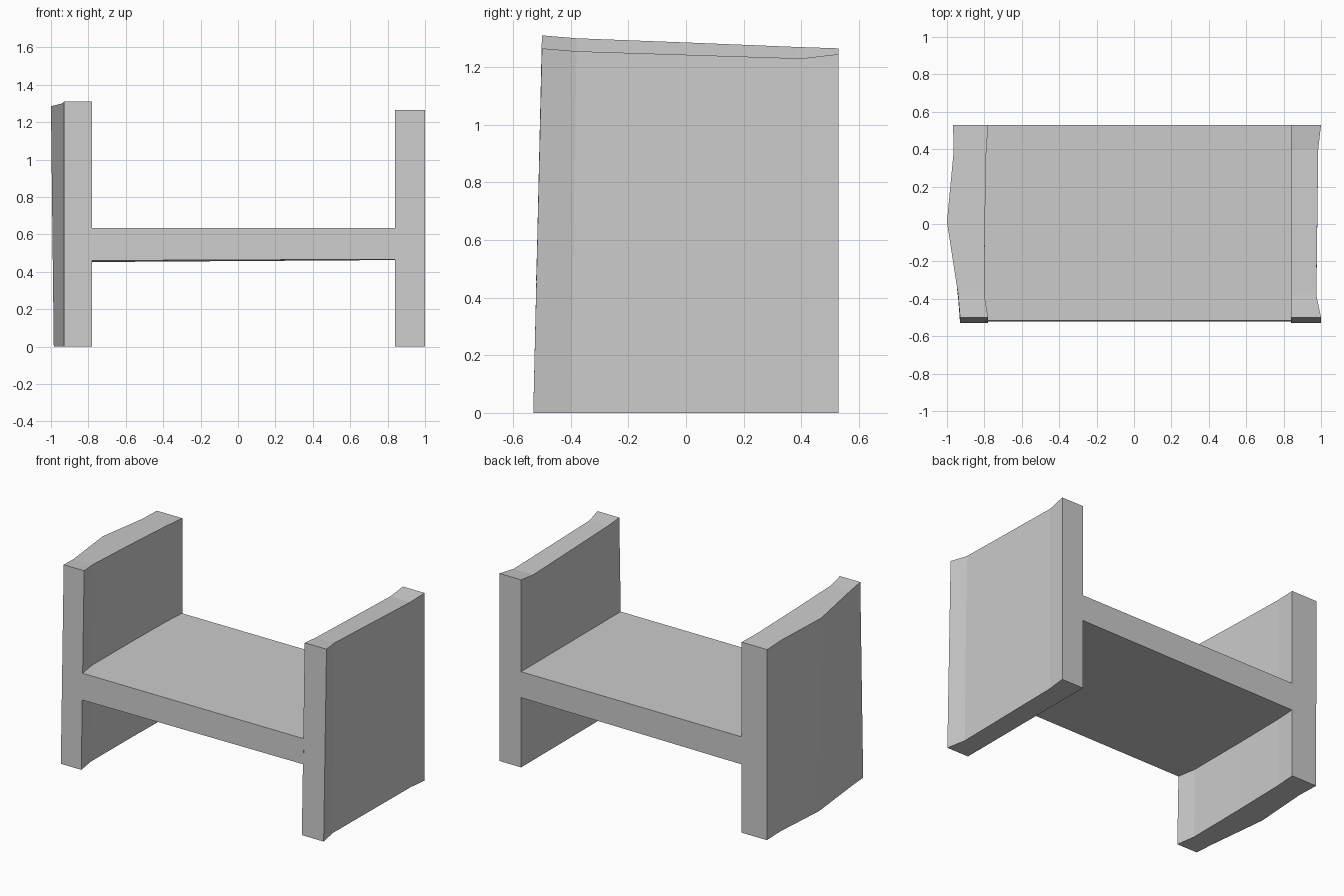
import bpy
import bmesh

if "Cube" in bpy.data.objects:
    bpy.data.objects.remove(bpy.data.objects["Cube"])


def loft(name, rings):
    """Skin four-cornered cross-sections, ordered front to back, into a solid."""
    bm = bmesh.new()
    rows = [[bm.verts.new(co) for co in ring] for ring in rings]
    for a, b in zip(rows, rows[1:]):
        for i in range(4):
            j = (i + 1) % 4
            bm.faces.new((a[i], a[j], b[j], b[i]))
    bm.faces.new(rows[0])
    bm.faces.new(rows[-1])
    bmesh.ops.recalc_face_normals(bm, faces=bm.faces)
    mesh = bpy.data.meshes.new(name)
    bm.to_mesh(mesh)
    bm.free()
    obj = bpy.data.objects.new(name, mesh)
    bpy.context.collection.objects.link(obj)
    return obj


def side_panel(name, stations):
    """Each station: y at foot, y at top, outer x at foot, outer x at top, inner x, top z."""
    loft(name, [[(of, yf, 0), (xi, yf, 0), (xi, yt, z), (ot, yt, z)]
                for yf, yt, of, ot, xi, z in stations])


# Left panel: bowed outer face, top sloping down to the back
side_panel("left_side_panel", [
    (-0.53, -0.50, -0.93, -0.93, -0.78, 1.31),
    (-0.40, -0.38, -0.94, -0.94, -0.80, 1.30),
    (0.01, 0.01, -0.985, -1.00, -0.797, 1.285),
    (0.38, 0.38, -0.96, -0.965, -0.79, 1.27),
    (0.53, 0.53, -0.965, -0.967, -0.78, 1.265),
])

# Right panel: straight inner face, shallow dished outer face and top
side_panel("right_side_panel", [
    (-0.53, -0.50, 1.00, 1.00, 0.84, 1.265),
    (-0.40, -0.38, 0.975, 0.975, 0.84, 1.255),
    (0.40, 0.40, 0.985, 0.985, 0.84, 1.23),
    (0.53, 0.53, 1.00, 1.00, 0.84, 1.245),
])

# Seat plank between the panels, front edge following their slight lean
loft("seat", [
    [(-0.80, -0.52, 0.46), (0.845, -0.52, 0.467),
     (0.845, -0.515, 0.635), (-0.80, -0.515, 0.635)],
    [(-0.80, 0.528, 0.452), (0.845, 0.53, 0.463),
     (0.845, 0.53, 0.635), (-0.80, 0.528, 0.635)],
])
